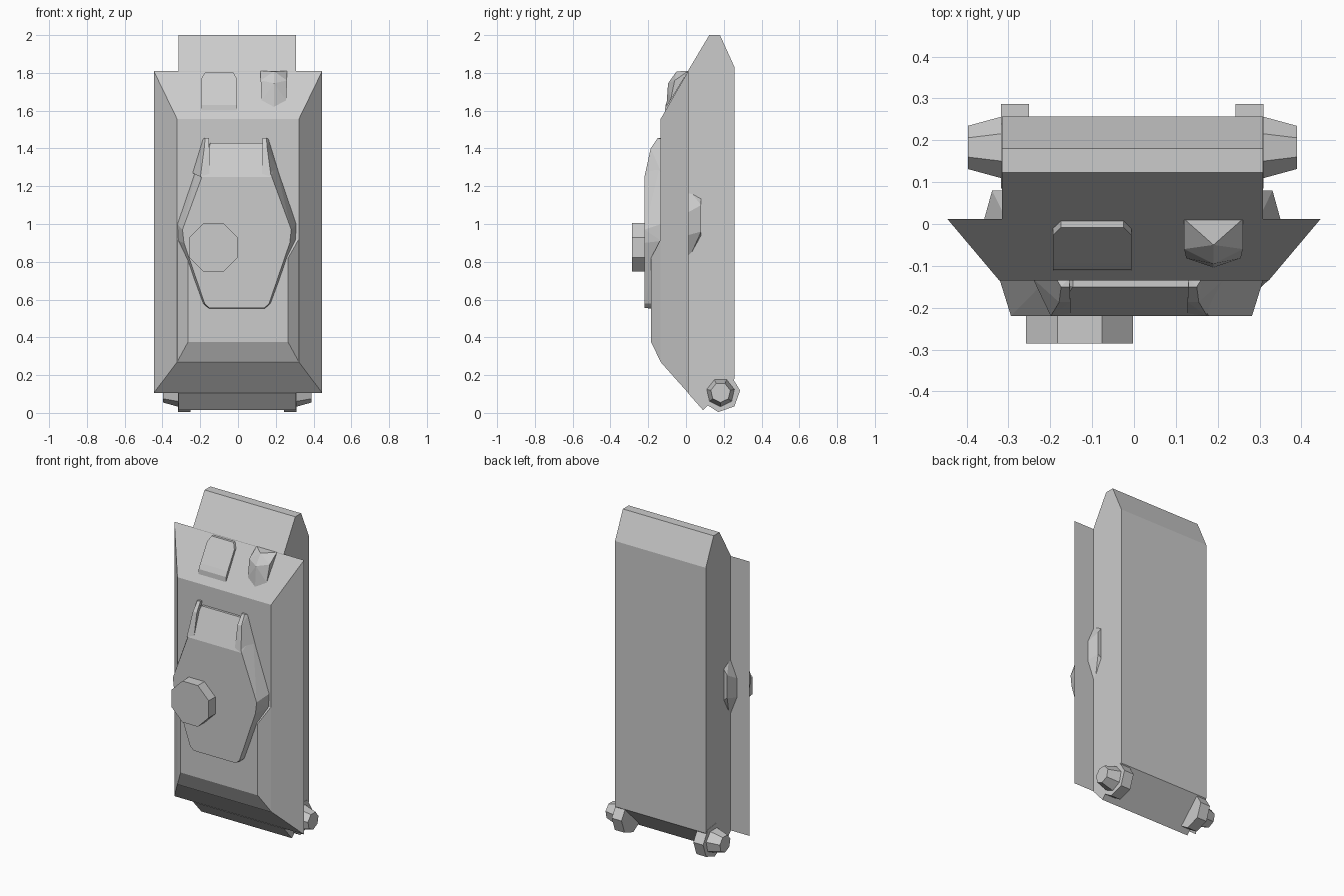
import bpy, bmesh, math

X0 = -0.004  # slight sideways offset of the hull parts


def convex(name, pts, x0=0.0):
    """Solid convex part wrapped round a few corner points."""
    bm = bmesh.new()
    for x, y, z in pts:
        bm.verts.new((x + x0, y, z))
    bmesh.ops.convex_hull(bm, input=bm.verts[:])
    bmesh.ops.delete(bm, geom=[v for v in bm.verts if not v.link_faces], context='VERTS')
    bmesh.ops.dissolve_limit(bm, angle_limit=0.01, verts=bm.verts[:], edges=bm.edges[:])
    bmesh.ops.recalc_face_normals(bm, faces=bm.faces[:])
    me = bpy.data.meshes.new(name)
    bm.to_mesh(me)
    bm.free()
    ob = bpy.data.objects.new(name, me)
    bpy.context.collection.objects.link(ob)
    return ob


def both(pts):
    """Points mirrored across x = 0."""
    return [(s * x, y, z) for s in (-1, 1) for x, y, z in pts]


def ring(x, r, phase, n=7, cy=0.183, cz=0.108):
    """Polygon of points around the x axis."""
    return [(x, cy + r * math.cos(phase + i * math.tau / n),
             cz + r * math.sin(phase + i * math.tau / n)) for i in range(n)]


# Lower hull: side profile extruded across the width
profile = [(0.01, 1.81), (0.123, 2.0), (0.18, 2.0), (0.257, 1.83),
           (0.257, 0.18), (0.09, 0.015), (0.01, 0.105)]
convex("lower_hull", both([(0.312, y, z) for y, z in profile]), X0)

# Upper hull with sloping sides, and raised rear deck
convex("upper_hull", both([(0.446, 0.012, 1.81), (0.446, 0.012, 0.105),
                           (0.322, -0.135, 1.555), (0.322, -0.135, 0.27)]))
convex("rear_deck", both([(0.322, -0.134, 0.27), (0.265, -0.185, 0.375),
                          (0.265, -0.185, 0.82), (0.322, -0.134, 0.92)]))

# Turret body
roof = [(0.185, 1.25), (0.288, 0.97), (0.28, 0.9), (0.17, 0.578), (0.145, 0.555)]
base = [(0.14, 1.43), (0.2, 1.34), (0.316, 1.0), (0.311, 0.91), (0.19, 0.58), (0.15, 0.55)]
convex("turret", both([(x, -0.22, z) for x, z in roof] +
                      [(x, -0.13, z) for x, z in base] + [(0.14, -0.15, 1.43)]), -0.006)

# Cheeks either side of the turret front
for s, side in ((-1, "left"), (1, "right")):
    convex("turret_cheek_" + side, [(s * x, y, z) for x, y, z in [
        (0.14, -0.217, 1.25), (0.14, -0.187, 1.4), (0.142, -0.15, 1.455), (0.142, -0.13, 1.455),
        (0.187, -0.22, 1.25), (0.167, -0.187, 1.4), (0.162, -0.15, 1.455), (0.175, -0.13, 1.45),
        (0.23, -0.13, 1.27)]], -0.012)

# Octagonal cupola
r = 0.128 / math.cos(math.pi / 8)
convex("cupola", [(-0.13 + r * math.cos(a), y, 0.876 + r * math.sin(a))
                  for y in (-0.2, -0.285)
                  for a in [(i + 0.5) * math.pi / 4 for i in range(8)]])

# Front hatch with clipped top corners and stepped lower edge
convex("front_hatch", both(
    [(0.075, 0.008, 1.802), (0.075, -0.008, 1.802), (0.094, 0.0, 1.77), (0.094, -0.027, 1.77)] +
    [(0.094, y, z) for y, z in [(-0.093, 1.66), (-0.109, 1.63), (-0.111, 1.6), (-0.1, 1.6)]]), -0.1)

# Faceted vision block
convex("vision_block", both(
    [(0.07, 0.012, 1.81), (0.07, -0.06, 1.76), (0.065, -0.082, 1.655)]) +
    [(0, -0.05, 1.808), (0, -0.095, 1.745), (0, -0.104, 1.62)], 0.19)

# Side bulges, end wheels and hubs
for s, side in ((-1, "left"), (1, "right")):
    convex("side_bulge_" + side, [(s * x, y, z) for x, y, z in [
        (0.3, 0.008, 1.19), (0.355, 0.008, 1.06), (0.355, 0.008, 0.94), (0.3, 0.008, 0.8),
        (0.3, 0.08, 1.15), (0.335, 0.08, 1.1), (0.335, 0.08, 0.96), (0.3, 0.08, 0.93)]], X0)
    convex("end_wheel_" + side,
           ring(s * 0.247, 0.104, 0.1) + ring(s * 0.314, 0.104, 0.1), X0)
    convex("wheel_hub_" + side,
           ring(s * 0.3, 0.079, -math.pi / 2) + ring(s * 0.393, 0.053, -math.pi / 2), X0)
